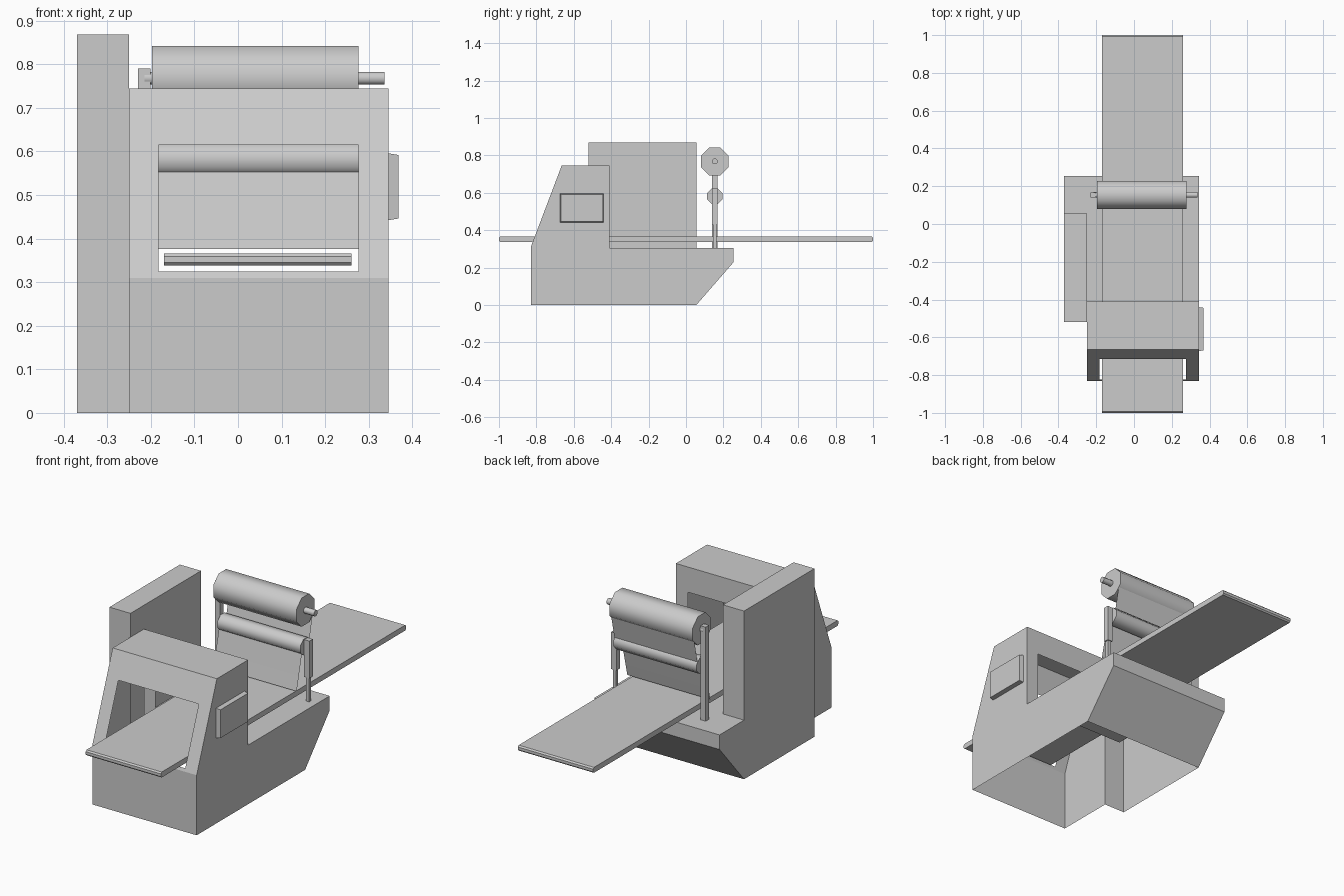
import bpy, bmesh, math

if "Cube" in bpy.data.objects:
    bpy.data.objects.remove(bpy.data.objects["Cube"])

XT, XL, XR = -0.37, -0.25, 0.345     # cabinet left, body left, body right
OX0, OX1, OZ0, OZ1 = -0.183, 0.276, 0.325, 0.615   # tunnel opening


def finish(name, bm, smooth=None):
    bmesh.ops.remove_doubles(bm, verts=bm.verts, dist=1e-5)
    bmesh.ops.recalc_face_normals(bm, faces=bm.faces)
    me = bpy.data.meshes.new(name)
    bm.to_mesh(me)
    bm.free()
    ob = bpy.data.objects.new(name, me)
    bpy.context.collection.objects.link(ob)
    if smooth:
        bpy.ops.object.select_all(action='DESELECT')
        ob.select_set(True)
        bpy.context.view_layer.objects.active = ob
        bpy.ops.object.shade_smooth_by_angle(angle=math.radians(smooth))
    return ob


def face(bm, pts):
    bm.faces.new([bm.verts.new(p) for p in pts])


def prism(name, profile, x0, x1, closed=True, smooth=None):
    """Sweep a (y, z) profile along x."""
    bm = bmesh.new()
    n = len(profile)
    for i in range(n if closed else n - 1):
        a, b = profile[i], profile[(i + 1) % n]
        face(bm, [(x0, *a), (x1, *a), (x1, *b), (x0, *b)])
    if closed:
        for x in (x0, x1):
            face(bm, [(x, *p) for p in profile])
    return finish(name, bm, smooth)


def box(name, x, y, z):
    return prism(name, [(y[0], z[0]), (y[1], z[0]), (y[1], z[1]), (y[0], z[1])], *x)


def roller(name, y, z, r, x0, x1, sides=8):
    pts = [(y + r * math.cos((i + .5) * math.tau / sides),
            z + r * math.sin((i + .5) * math.tau / sides)) for i in range(sides)]
    return prism(name, pts, x0, x1, smooth=60)


# machine housing: one open-bottomed sheet shell
bm = bmesh.new()


def side(x, pts):
    face(bm, [(x, y, z) for y, z in pts])


def panel(x0, x1, a, b):
    face(bm, [(x0, *a), (x1, *a), (x1, *b), (x0, *b)])


def window(a, b):
    """Panel between (y, z) points a and b, with the tunnel opening left out."""
    def at(x, z):
        t = (z - a[1]) / (b[1] - a[1])
        return (x, a[0] + t * (b[0] - a[0]), z)
    out = [at(XL, a[1]), at(XR, a[1]), at(XR, b[1]), at(XL, b[1])]
    inn = [at(OX0, OZ0), at(OX1, OZ0), at(OX1, OZ1), at(OX0, OZ1)]
    for i in range(4):
        j = (i + 1) % 4
        face(bm, [out[i], out[j], inn[j], inn[i]])


tail = [(0.255, 0.305), (0.255, 0.23), (0.055, 0)]
side(XR, [(-0.83, 0), (-0.83, 0.31), (-0.665, 0.745), (-0.41, 0.745), (-0.41, 0.305)] + tail)
side(XL, [(-0.83, 0), (-0.83, 0.31), (-0.665, 0.745), (-0.52, 0.745), (-0.52, 0)])
panel(XL, XR, (-0.83, 0), (-0.83, 0.31))
window((-0.83, 0.31), (-0.665, 0.745))
panel(XL, XR, (-0.665, 0.745), (-0.41, 0.745))
window((-0.41, 0.305), (-0.41, 0.745))
panel(XL, XR, (-0.41, 0.305), (0.055, 0.305))
panel(XT, XR, (0.055, 0.305), tail[0])
panel(XT, XR, tail[0], tail[1])
panel(XT, XR, tail[1], tail[2])
# tall cabinet on the left, sharing the shell
side(XT, [(-0.52, 0), (-0.52, 0.868), (0.055, 0.868), (0.055, 0.305)] + tail)
side(XL, [(-0.52, 0.745), (-0.41, 0.745), (-0.41, 0.305), (0.055, 0.305),
          (0.055, 0.868), (-0.52, 0.868)])
panel(XT, XL, (-0.52, 0), (-0.52, 0.868))
panel(XT, XL, (-0.52, 0.868), (0.055, 0.868))
panel(XT, XL, (0.055, 0.868), (0.055, 0.305))
finish("machine_housing", bm)

# conveyor belt with blunted ends
prism("conveyor_belt", [(-0.993, 0.338), (0.993, 0.338), (1, 0.345), (1, 0.359),
                        (0.993, 0.366), (-0.993, 0.366), (-1, 0.359), (-1, 0.345)],
      -0.17, 0.26)

# control screen with chamfered front edge
screen = box("control_screen", (XR - 0.002, 0.368), (-0.673, -0.44), (0.442, 0.596))
for v in screen.data.vertices:
    if v.co.x > 0.36:
        v.co.y += 0.004 * (1 if v.co.y < -0.55 else -1)
        v.co.z += 0.004 * (1 if v.co.z < 0.5 else -1)

# film roll, spindle and guide roller
FX0, FX1 = -0.197, 0.277
roller("film_roll", 0.154, 0.768, 0.08, FX0, FX1)
roller("film_spindle", 0.154, 0.768, 0.016, -0.215, 0.336)
roller("guide_roller", 0.154, 0.582, 0.044, FX0, FX1)
roller("guide_axle", 0.154, 0.582, 0.012, -0.215, 0.295)

# film web: roll to guide roller, and guide roller down to the belt
prism("film_upper", [(0.213, 0.722), (0.198, 0.655), (0.188, 0.61)], FX0, FX1, False, 60)
prism("film_lower", [(0.140, 0.622), (0.128, 0.565), (0.083, 0.376)], FX0, FX1, False, 60)

# supporting posts
box("left_post", (-0.23, -0.201), (0.14, 0.168), (0.305, 0.79))
box("right_post_lower", (0.286, 0.304), (0.145, 0.163), (0.305, 0.43))
box("right_post_upper", (0.28, 0.31), (0.14, 0.168), (0.43, 0.622))
